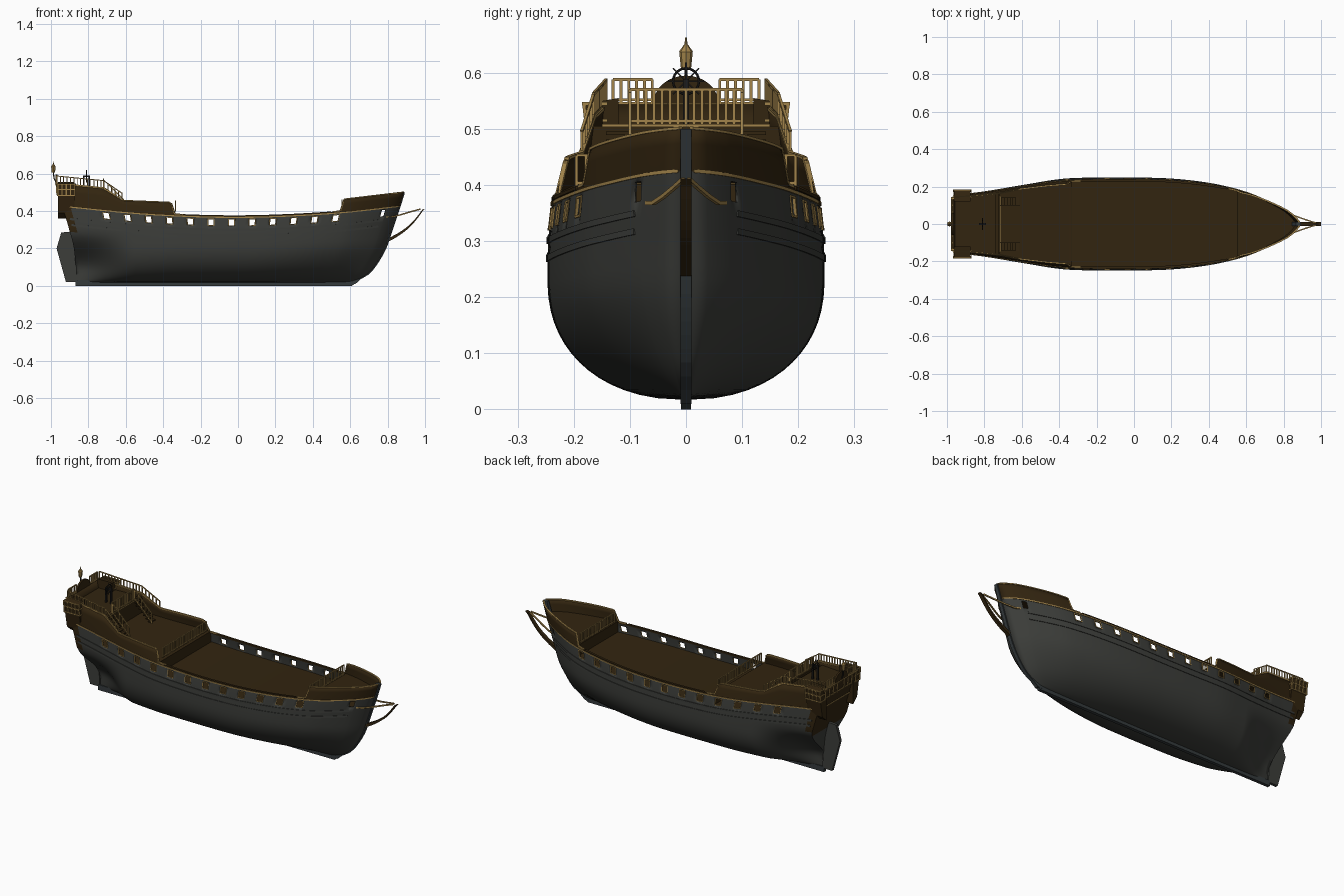
import bpy, bmesh, math
from mathutils import Vector

if "Cube" in bpy.data.objects:
    bpy.data.objects.remove(bpy.data.objects["Cube"])


def material(name, r, g, b):
    m = bpy.data.materials.new(name)
    m.use_nodes = True
    m.diffuse_color = (r, g, b, 1)
    bsdf = m.node_tree.nodes["Principled BSDF"]
    bsdf.inputs["Base Color"].default_value = (r, g, b, 1)
    bsdf.inputs["Roughness"].default_value = 0.7
    return m


GREY = material("tarred grey", .045, .047, .042)
BROWN = material("dark brown wood", .032, .018, .005)
GOLD = material("gilded trim", .36, .23, .07)
SLATE = material("slate keel", .035, .043, .046)
BLACK = material("blackened wood", .012, .011, .010)


# Interpolation helpers
def lin(pts, t):
    for (a, va), (b, vb) in zip(pts, pts[1:]):
        if t <= b:
            return va + (vb - va) * max(0, (t - a) / (b - a))
    return pts[-1][1]


def curve(pts, t):
    t = min(max(t, pts[0][0]), pts[-1][0])
    i = next(k for k in range(len(pts) - 1) if t <= pts[k + 1][0])

    def slope(k):
        lo, hi = pts[max(k - 1, 0)], pts[min(k + 1, len(pts) - 1)]
        return (hi[1] - lo[1]) / (hi[0] - lo[0])
    (a, va), (b, vb) = pts[i], pts[i + 1]
    h, s = b - a, (t - a) / (b - a)
    return (va * (1 + 2 * s) * (1 - s) ** 2 + slope(i) * h * s * (1 - s) ** 2
            + vb * s * s * (3 - 2 * s) - slope(i + 1) * h * s * s * (1 - s))


def ease(t):
    t = min(max(t, 0), 1)
    return t * t * (3 - 2 * t)


# Hull lines: stern and stem rake by height, beam along the length, sheer and bulwark top
STERN = [(.02, -.86), (.2, -.875), (.3, -.9), (.42, -.935), (.56, -.975)]
STEM = [(.02, .62), (.06, .69), (.12, .74), (.2, .785), (.3, .82), (.42, .86), (.5, .885)]
BEAM = [(0, .155), (.07, .172), (.19, .207), (.3, .236), (.42, .243), (.53, .243), (.65, .236),
        (.76, .214), (.85, .178), (.9, .142), (.96, .083), (.985, .045), (1, .01)]
SHEER = [(-.95, .425), (-.6, .39), (-.3, .372), (0, .366), (.3, .374), (.6, .394), (.87, .425)]
RAISED = [(-.975, .545), (-.715, .52), (-.62, .455), (-.36, .445), (-.3, 0),
          (.53, 0), (.575, .462), (.89, .5)]


def sheer(u):
    return curve(SHEER, -.95 + 1.82 * u)


def top(u):
    return max(sheer(u) + .008, lin(RAISED, -.955 + 1.84 * u))


def point(u, z, side=1, out=0.0):
    t = min(max((z - .02) / .21, 0), 1)
    p = 2.2 - .7 * ease((u - .55) / .45)
    f = (1 - (1 - t) ** p) ** (1 / p)
    tuck = ease((z - .08) / .22)
    f *= tuck + (1 - tuck) * ease(u / .2)
    k = lin([(0, 1), (.3, 3.2), (.75, 3), (1, 1)], u)
    f *= 1 - k * max(0, z - .26) ** 2
    xs, xf = curve(STERN, z), curve(STEM, z)
    return Vector((xs + (xf - xs) * u, side * (curve(BEAM, u) * f + out), z))


def along(x, z):
    xs, xf = curve(STERN, z), curve(STEM, z)
    return min(max((x - xs) / (xf - xs), 0), 1)


def at(x, z, side=1, out=0.0):
    return point(along(x, z), z, side, out)


def steps(a, b, n):
    return [a + (b - a) * i / n for i in range(n + 1)]


# Mesh helpers
def finish(name, bm, mats, smooth=False):
    bmesh.ops.recalc_face_normals(bm, faces=bm.faces)
    me = bpy.data.meshes.new(name)
    bm.to_mesh(me)
    bm.free()
    for m in mats:
        me.materials.append(m)
    if smooth:
        me.polygons.foreach_set("use_smooth", [True] * len(me.polygons))
        me.set_sharp_from_angle(angle=math.radians(35))
    ob = bpy.data.objects.new(name, me)
    bpy.context.collection.objects.link(ob)
    return ob


def bars(name, paths, w, h, mat):
    bm = bmesh.new()
    for path in paths:
        pts, rings = [Vector(p) for p in path], []
        for i, p in enumerate(pts):
            d = (pts[min(i + 1, len(pts) - 1)] - pts[max(i - 1, 0)]).normalized()
            side = d.cross(Vector((0, 0, 1)))
            side = side.normalized() if side.length > .05 else Vector((0, 1, 0))
            up = side.cross(d) * h / 2
            side = side * w / 2
            rings.append([bm.verts.new(p + q) for q in (side + up, up - side, -side - up, side - up)])
        for a, b in zip(rings, rings[1:]):
            for i in range(4):
                bm.faces.new((a[i], a[i - 1], b[i - 1], b[i]))
        bm.faces.new(rings[0])
        bm.faces.new(rings[-1])
    return finish(name, bm, [mat])


def slab(name, pts, half, mat, across=None):
    # Flat profile in x-z, or in y-z when a position across the hull is given
    bm = bmesh.new()
    ends = []
    for s in (-half, half):
        ends.append([bm.verts.new((a, s, z) if across is None else (across + s, a, z)) for a, z in pts])
        bm.faces.new(ends[-1])
    for i in range(len(pts)):
        bm.faces.new((ends[0][i - 1], ends[0][i], ends[1][i], ends[1][i - 1]))
    return finish(name, bm, [mat])


def balustrade(a, b, h, n):
    a, b, up = Vector(a), Vector(b), Vector((0, 0, h))
    posts = [a.lerp(b, i / n) for i in range(n + 1)]
    return [[a + up, b + up], [a + up * .1, b + up * .1]] + [[p, p + up] for p in posts]


# Hull shell with open gun ports
ports = [(-.7 + .111 * i, .017) for i in range(12)] + [(.765, .01)]
spans = [(along(x - w, .36), along(x + w, .36)) for x, w in ports]
edges = [e for s in spans for e in s]
cols = sorted(edges + [u for u in steps(0, 1, 90) if min(abs(u - e) for e in edges) > .003])


def heights(u):
    s, t = sheer(u), top(u)
    low = [.02 + (s - .065) * (i / 18) ** 1.6 for i in range(19)]
    return low + [s - .01, s] + [s + (t - s) * i / 3 for i in (1, 2, 3)]


bm = bmesh.new()
grid = {s: [[bm.verts.new(point(u, z, s)) for z in heights(u)] for u in cols] for s in (-1, 1)}
for s in grid:
    for i in range(len(cols) - 1):
        mid = (cols[i] + cols[i + 1]) / 2
        for j in range(len(grid[s][0]) - 1):
            if j == 18 and any(a < mid < b for a, b in spans):
                continue
            g, k = grid[s][i], grid[s][i + 1]
            f = bm.faces.new((g[j], k[j], k[j + 1], g[j + 1]))
            f.material_index = int(j >= 20 or (mid < .02 and g[j].co.z > .27))
for j in range(len(grid[1][0]) - 1):
    a, b = grid[1][0], grid[-1][0]
    if a[j].co.z > .1:
        f = bm.faces.new((a[j], a[j + 1], b[j + 1], b[j]))
        f.material_index = int(a[j + 1].co.z > .27)
bmesh.ops.remove_doubles(bm, verts=bm.verts, dist=1e-5)
hull = finish("hull", bm, [GREY, BROWN], True)
mod = hull.modifiers.new("planking", "SOLIDIFY")
mod.thickness, mod.offset = .006, 0


# Decks and the bulkheads below their ends
def deck(name, x0, x1, height, n=40):
    bm = bmesh.new()
    rows = []
    for u in steps(along(x0, .42), along(x1, .42), n):
        rows.append([bm.verts.new(point(u, height(u), s, -.002)) for s in (-1, 1)])
    for a, b in zip(rows, rows[1:]):
        bm.faces.new((a[0], b[0], b[1], a[1]))
    finish(name, bm, [BROWN])


def bulkhead(name, x, z0, z1):
    slab(name, [(at(x, z, s, -.002).y, z) for s, z in ((-1, z0), (1, z0), (1, z1), (-1, z1))],
         .004, BROWN, x)


deck("main_deck", -.93, .85, lambda u: sheer(u) - .05)
deck("quarter_deck", -.935, -.335, lambda u: sheer(u) + .012)
deck("poop_deck", -.94, -.72, lambda u: .505)
deck("forecastle_deck", .555, .86, lambda u: sheer(u) + .012)
bulkhead("quarter_bulkhead", -.335, .32, .385)
bulkhead("poop_bulkhead", -.72, .4, .505)
bulkhead("forecastle_bulkhead", .555, .335, .402)

# Keel, stem, rudder and beak
slab("keel", [(-.87, 0), (.61, 0), (.65, .035), (-.87, .03)], .009, SLATE)
zs = steps(.01, .5, 20)
slab("stem", [(curve(STEM, z) + .008, z) for z in zs] + [(curve(STEM, z) - .02, z) for z in zs[::-1]],
     .01, SLATE)
slab("rudder", [(-.86, .02), (-.92, .02), (-.97, .2), (-.945, .285), (-.89, .29), (-.87, .2)], .008, GREY)
BEAK = [(.79, .228), (.86, .268), (.92, .315), (.965, .368), (.995, .412)]
beak = [(x, z + .02 * (1 - i / 30)) for i, (x, z) in enumerate([(p, curve(BEAK, p)) for p in steps(.78, .985, 14)])]
slab("beak", [(p, curve(BEAK, p)) for p in steps(.79, 1, 14)] + beak[::-1], .01, BROWN)

# Wales, gilded sheer moulding, cap rails and port frames
sides = (-1, 1)
bars("wales", [[point(u, sheer(u) - d, s, .002) for u in steps(.01, .955, 70)]
               for s in sides for d in (.066, .098)], .008, .011, GREY)
bars("sheer_moulding", [[point(u, sheer(u), s, .003) for u in steps(.01, 1, 80)] for s in sides],
     .006, .006, GOLD)
bars("gunwale", [[point(u, top(u), s) for u in steps(.355, .8, 50)] for s in sides], .012, .006, BROWN)
bars("raised_cap_rails", [[point(u, top(u) + .002, s) for u in steps(a, b, 50)]
                          for s in sides for a, b in ((0, .36), (.805, 1))], .009, .005, GOLD)
frames = []
for s in sides:
    for a, b in spans[:-1]:
        ring = [(a, .045), (b, .045), (b, .01), (a, .01), (a, .045)]
        for (p, d), (q, e) in zip(ring, ring[1:]):
            frames.append([point(p, sheer(p) - d, s, .003), point(q, sheer(q) - e, s, .003)])
bars("port_frames", frames, .005, .004, GOLD)
bars("head_rails", [[(.79, s * .07, .368), (.82, s * .058, .368), (.87, s * .04, .38),
                     (.92, s * .022, .395), (.975, s * .005, .41)] for s in sides], .007, .007, GOLD)

# Balustrades across and along the decks
rails = balustrade((-.335, -.195, .398), (-.335, .195, .398), .055, 24)
rails += balustrade((.555, -.155, .405), (.555, .155, .405), .055, 20)
rails += balustrade((-.72, -.1, .508), (-.72, .1, .508), .062, 14)
rails.append([(-.714, -.15, .506), (-.714, .15, .506)])
for s in sides:
    aft, fore, foot = at(-.968, .545, s), at(-.715, .52, s), at(-.62, .455, s)
    rails += balustrade(aft, fore, .042, 14) + balustrade(fore, foot, .04, 5)
    rails += balustrade((-.972, s * .06, .548), (-.972, s * .13, .548), .04, 5)
    rails += balustrade((-.715, s * .1, .508), (-.61, s * .1, .405), .055, 5)
bars("balustrades", rails, .005, .005, GOLD)

# Poop stairs
bars("poop_stairs", [[(-.715 + .015 * i, s * .1, .492 - .014 * i), (-.715 + .015 * i, s * .143, .492 - .014 * i)]
                     for i in range(7) for s in sides], .018, .006, BROWN)

# Quarter galleries with tapered brackets
trim = []
for s in sides:
    name = "left" if s > 0 else "right"
    slab(name + "_gallery", [(s * .12, .36), (s * .155, .39), (s * .172, .48), (s * .179, .545), (s * .12, .555)],
         .045, BROWN, -.918)
    for z, y in ((.482, .176), (.515, .179), (.545, .183)):
        trim.append([(-.966, s * .13, z), (-.966, s * y, z), (-.87, s * y, z), (-.87, s * .14, z)])
    for x in steps(-.964, -.872, 4):
        trim.append([(x, s * .175, .482), (x, s * .182, .545)])
    trim += [[(-.968, s * y, .485), (-.972, s * y, .545)] for y in (.03, .065, .1, .135)]
trim += [[(curve(STERN, z) - .004, -y, z), (curve(STERN, z) - .004, y, z)]
         for z, y in ((.42, .15), (.482, .15), (.545, .145))]
bars("gallery_trim", trim, .006, .006, GOLD)
slab("taffrail_arch", [(.058 * math.cos(a), .545 + .05 * math.sin(a)) for a in steps(0, math.pi, 16)],
     .005, BROWN, -.97)


# Stern lantern
def cone(name, x, z, r1, r2, depth, mat, sides=8):
    bpy.ops.mesh.primitive_cone_add(vertices=sides, radius1=r1, radius2=r2, depth=depth,
                                    location=(x, 0, z + depth / 2))
    ob = bpy.context.object
    ob.name = name
    ob.data.materials.append(mat)


bars("lantern_bracket", [[(-.972, 0, .55), (-.984, 0, .575), (-.987, 0, .61)]], .006, .006, BLACK)
cone("lantern_body", -.987, .607, .009, .012, .03, GOLD)
cone("lantern_roof", -.987, .637, .013, .003, .014, GOLD)
cone("lantern_finial", -.987, .65, .003, .001, .014, GOLD)

# Steering wheel on its stand
bpy.ops.mesh.primitive_torus_add(major_radius=.023, minor_radius=.0022, major_segments=24, minor_segments=6,
                                 location=(-.81, 0, .585), rotation=(0, math.pi / 2, 0))
bpy.context.object.name = "wheel_rim"
bpy.context.object.data.materials.append(BLACK)
bars("wheel_spokes", [[(-.81, -.033 * math.cos(a), .585 - .033 * math.sin(a)),
                       (-.81, .033 * math.cos(a), .585 + .033 * math.sin(a))]
                      for a in steps(0, math.pi * .75, 3)], .003, .003, BLACK)
bars("wheel_stand", [[(x, 0, .505), (x, 0, .588)] for x in (-.825, -.795)]
     + [[(-.83, 0, .585), (-.79, 0, .585)]], .01, .008, BLACK)
